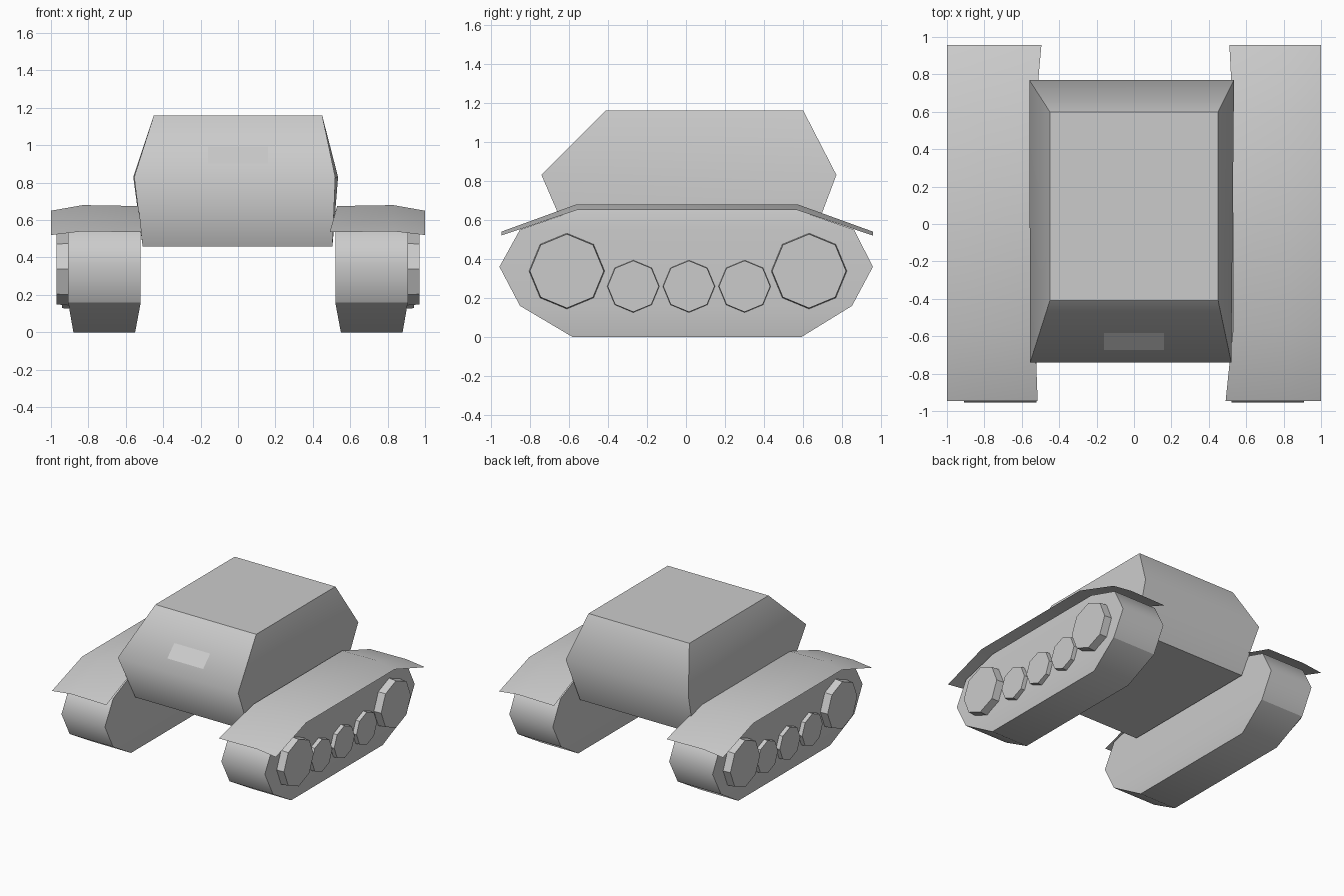
import bpy, bmesh, math
from mathutils import Matrix, Vector

cube = bpy.data.objects.get("Cube")
if cube:
    bpy.data.objects.remove(cube, do_unlink=True)

grey = bpy.data.materials.new("plain grey")
grey.use_nodes = True
colour = (0.6, 0.6, 0.6, 1)
grey.diffuse_color = colour
grey.node_tree.nodes["Principled BSDF"].inputs["Base Color"].default_value = colour


def finish(name, bm, smooth):
    for f in bm.faces:
        f.smooth = smooth
    mesh = bpy.data.meshes.new(name)
    bm.to_mesh(mesh)
    bm.free()
    mesh.materials.append(grey)
    obj = bpy.data.objects.new(name, mesh)
    bpy.context.collection.objects.link(obj)


def stack(name, rows, creases):
    """Loft of four-cornered rows; creases lists rows with a hard cross edge."""
    bm = bmesh.new()
    rings = [[bm.verts.new((x, y, z)) for x, y in corners] for z, corners in rows]
    bm.faces.new(rings[0])
    bm.faces.new(rings[-1])
    for low, high in zip(rings, rings[1:]):
        for i in range(4):
            j = (i + 1) % 4
            f = bm.faces.new((low[i], low[j], high[j], high[i]))
            for e in f.edges:
                if {low[i], high[i]} == set(e.verts) or {low[j], high[j]} == set(e.verts):
                    e.smooth = False
    for r, ring in enumerate(rings):
        for i in range(4):
            e = bm.edges.get((ring[i], ring[(i + 1) % 4]))
            across = i % 2 == 0
            if (across and r in creases) or (not across and r in (0, len(rings) - 1)):
                e.smooth = False
    bmesh.ops.recalc_face_normals(bm, faces=bm.faces)
    finish(name, bm, True)


def rect(x0, x1, y0, y1):
    return [(x0, y0), (x1, y0), (x1, y1), (x0, y1)]


# Hull with sloped upper and lower sides
stack("hull", [
    (0.46, rect(-0.51, 0.505, -0.58, 0.63)),
    (0.83, [(-0.555, -0.74), (0.52, -0.74), (0.535, 0.77), (-0.56, 0.77)]),
    (1.16, rect(-0.45, 0.45, -0.41, 0.60)),
], {0, 2})

# Flat vision plate on the front slope
bm = bmesh.new()
lift = Vector((0, -0.003, 0.003))
bm.faces.new([bm.verts.new(Vector(p) + lift) for p in (
    (-0.16, -0.67, 0.90), (0.16, -0.67, 0.90), (0.16, -0.58, 0.99), (-0.16, -0.58, 0.99))])
finish("vision_plate", bm, False)


def fender(name, side, inner):
    bm = bmesh.new()
    grid = []
    for y, z, drop, x in zip((-0.945, -0.56, 0.57, 0.957), (0.54, 0.68, 0.68, 0.54),
                             (0.02, 0.03, 0.03, 0.02), inner):
        section = ((x, z - 0.005), (0.83, z), (1.0, z - drop))
        grid.append([bm.verts.new((side * px, y, pz)) for px, pz in section])
    for a, b in zip(grid, grid[1:]):
        for i in range(2):
            f = bm.faces.new((a[i], a[i + 1], b[i + 1], b[i]))
            f.normal_update()
            if f.normal.z < 0:
                f.normal_flip()
    finish(name, bm, True)


def wheel(name, side, y, z, radius, outer):
    bm = bmesh.new()
    base = 0.89
    bmesh.ops.create_cone(bm, cap_ends=True, segments=8, radius1=radius,
                          radius2=radius * 0.97, depth=outer - base)
    turn = Matrix.Rotation(side * math.pi / 2, 4, "Y")
    place = Matrix.Translation((side * (outer + base) / 2, y, z))
    bmesh.ops.transform(bm, matrix=place @ turn, verts=bm.verts)
    finish(name, bm, False)


for label, side, inner in (("left", 1, (0.49, 0.53, 0.53, 0.51)),
                           ("right", -1, (0.515, 0.53, 0.53, 0.495))):
    # Track block, narrowed at the ground
    profile = ((0.0, 0.55, 0.88, -0.58, 0.59), (0.16, 0.52, 0.908, -0.85, 0.85),
               (0.36, 0.52, 0.908, -0.955, 0.957), (0.55, 0.52, 0.908, -0.85, 0.86),
               (0.65, 0.54, 0.89, -0.56, 0.57))
    stack(label + "_track",
          [(z, rect(side * a, side * b, y0, y1)) for z, a, b, y0, y1 in profile], {1})
    fender(label + "_fender", side, inner)
    # Large end wheels and three small road wheels
    for place, y in (("front", -0.61), ("rear", 0.63)):
        wheel(f"{label}_{place}_wheel", side, y, 0.338, 0.195, 0.97)
    for n, y in enumerate((-0.27, 0.015, 0.30)):
        wheel(f"{label}_road_wheel_{n + 1}", side, y, 0.26, 0.135, 0.94)
